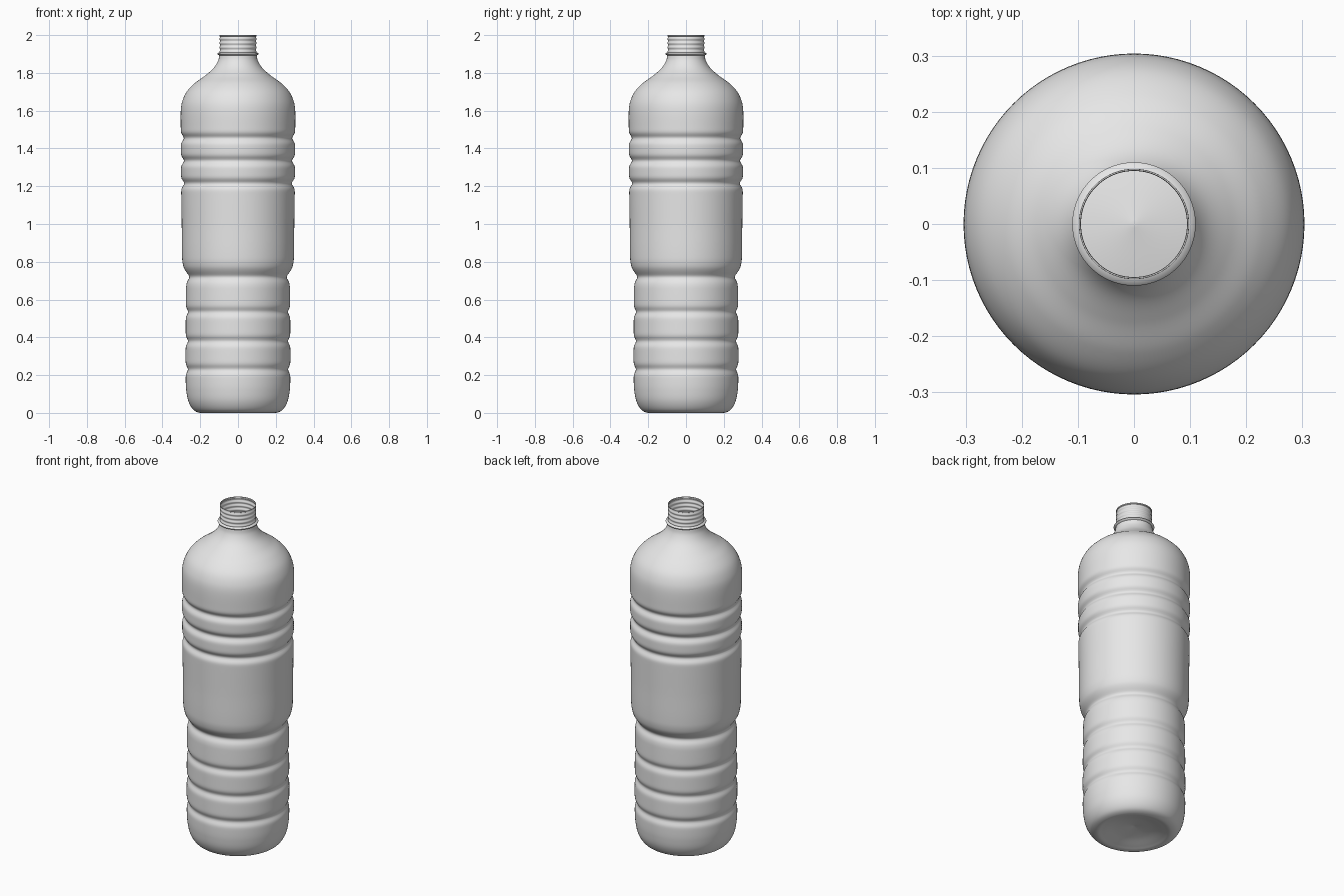
import bpy
import bmesh
import math
from mathutils import Vector

if "Cube" in bpy.data.objects:
    bpy.data.objects.remove(bpy.data.objects["Cube"], do_unlink=True)

SEGMENTS = 96

# Single plastic colour
plastic = bpy.data.materials.new("grey_plastic")
plastic.use_nodes = True
colour = (0.8, 0.8, 0.8, 1.0)
plastic.diffuse_color = colour
plastic.node_tree.nodes["Principled BSDF"].inputs["Base Color"].default_value = colour


def smooth_path(points, step):
    """Curve through (radius, height) points, sampled about every step."""
    pts = [Vector(p) for p in points]
    pts = [pts[0] * 2 - pts[1]] + pts + [pts[-1] * 2 - pts[-2]]
    path = []
    for a, b, c, d in zip(pts, pts[1:], pts[2:], pts[3:]):
        # Scale tangents by spacing so uneven points do not overshoot
        length = (c - b).length
        m_b = (c - a) * (length / ((c - b).length + (b - a).length))
        m_c = (d - b) * (length / ((d - c).length + (c - b).length))
        count = max(2, math.ceil(length / step))
        for i in range(count):
            t = i / count
            s = 1 - t
            path.append(b * (s * s * (1 + 2 * t)) + m_b * (t * s * s)
                        + c * (t * t * (3 - 2 * t)) - m_c * (t * t * s))
    path.append(pts[-2])
    return path


def lathe(name, path):
    """Revolve an upward (radius, height) path around the z axis."""
    bm = bmesh.new()
    rings = []
    for r, z in path:
        if r < 1e-5:
            rings.append([bm.verts.new((0, 0, z))] * SEGMENTS)
            continue
        angles = [math.tau * j / SEGMENTS for j in range(SEGMENTS)]
        rings.append([bm.verts.new((r * math.cos(a), r * math.sin(a), z)) for a in angles])
    for low, high in zip(rings, rings[1:]):
        for j in range(SEGMENTS):
            k = (j + 1) % SEGMENTS
            corners = dict.fromkeys((low[j], low[k], high[k], high[j]))
            bm.faces.new(list(corners))
    mesh = bpy.data.meshes.new(name)
    bm.to_mesh(mesh)
    bm.free()
    mesh.materials.append(plastic)
    obj = bpy.data.objects.new(name, mesh)
    bpy.context.collection.objects.link(obj)
    bpy.ops.object.select_all(action="DESELECT")
    bpy.context.view_layer.objects.active = obj
    obj.select_set(True)
    bpy.ops.object.shade_smooth_by_angle(angle=math.radians(50))
    return obj


# Body: raised base, lower grip, label panel, shoulder
body = [
    (0, 0.04), (0.1, 0.024), (0.17, 0.006), (0.2, 0), (0.235, 0.015),
    (0.262, 0.06), (0.274, 0.12), (0.277, 0.18), (0.277, 0.4), (0.275, 0.66),
    (0.27, 0.71), (0.274, 0.74), (0.289, 0.775), (0.296, 0.82), (0.298, 1),
    (0.301, 1.2), (0.303, 1.5), (0.303, 1.6), (0.295, 1.65), (0.272, 1.7),
    (0.23, 1.745), (0.175, 1.785), (0.13, 1.825), (0.105, 1.865), (0.098, 1.9),
]
# Ring grooves: height, depth, half width
grooves = [(z, 0.012, 0.02) for z in (0.23, 0.38, 0.535, 0.72)]
grooves += [(z, 0.016, 0.02) for z in (1.215, 1.335, 1.455)]


def carve(point):
    r, z = point
    if z > 0.15:
        r -= sum(d * math.exp(-((z - h) / w) ** 2) for h, d, w in grooves)
    return r, z


lathe("bottle_body", [carve(p) for p in smooth_path(body, 0.008)])

# Support collar under the thread
lathe("neck_collar", [(0.097, 1.892), (0.108, 1.897), (0.11, 1.901),
                      (0.108, 1.905), (0.097, 1.909)])

# Open neck with shallow thread rings and a thin lip
ridge, bottom, top = 0.0018, 1.9, 1.992
neck = []
for i in range(49):
    t = i / 48
    neck.append((0.0965 - ridge * math.cos(math.tau * 4 * t), bottom + (top - bottom) * t))
neck += [(0.098, 1.994), (0.098, 2), (0.0955, 2), (0.0945, 1.994)]
lathe("threaded_neck", neck)
